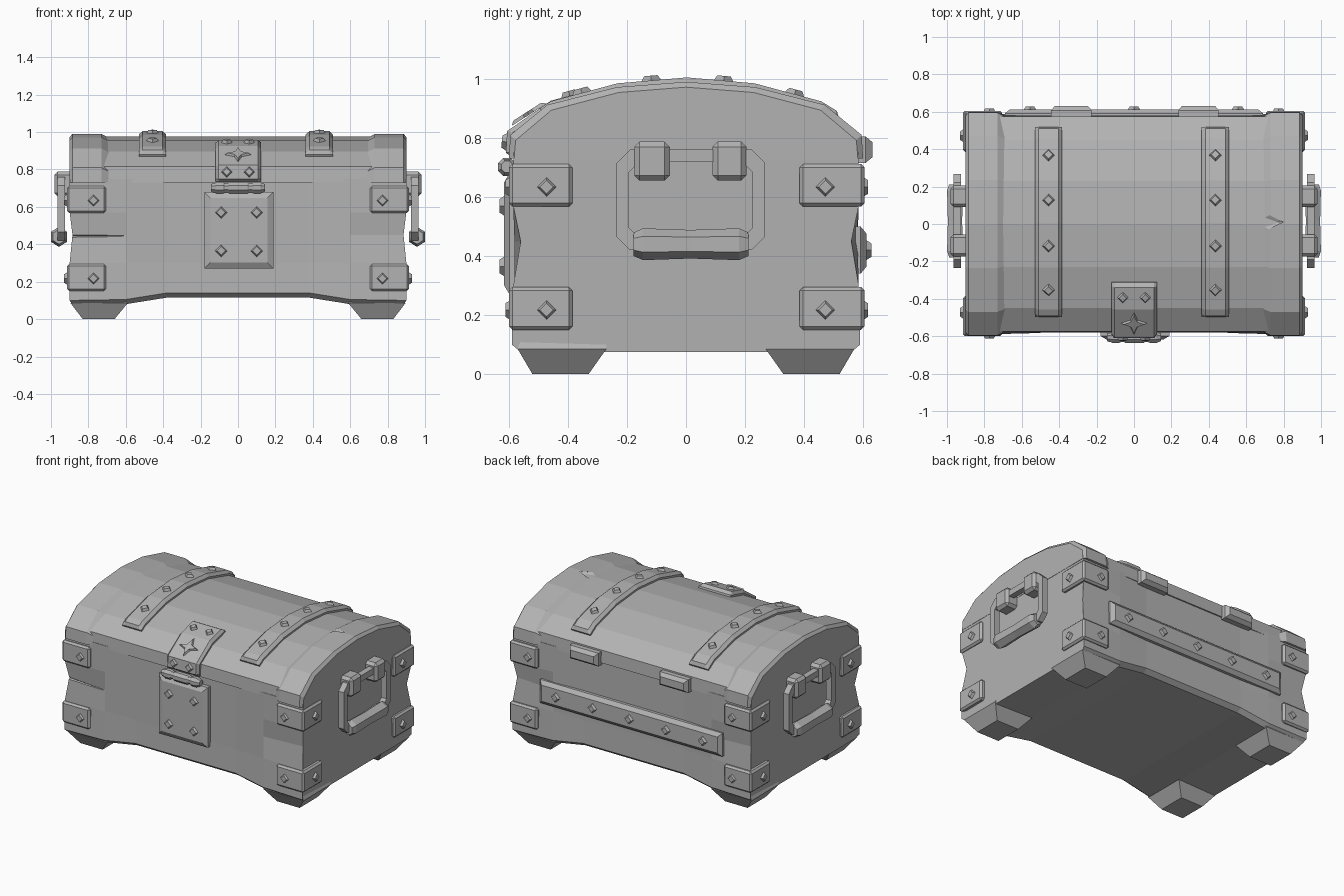
import bpy, bmesh, math
from mathutils import Vector, Matrix

if "Cube" in bpy.data.objects:
    bpy.data.objects.remove(bpy.data.objects["Cube"])

grey = bpy.data.materials.new("weathered grey")
grey.diffuse_color = (0.45, 0.45, 0.45, 1)
grey.use_nodes = True
grey.node_tree.nodes["Principled BSDF"].inputs["Base Color"].default_value = grey.diffuse_color


def finish(bm, name):
    bmesh.ops.recalc_face_normals(bm, faces=bm.faces)
    me = bpy.data.meshes.new(name)
    bm.to_mesh(me)
    bm.free()
    me.materials.append(grey)
    ob = bpy.data.objects.new(name, me)
    bpy.context.collection.objects.link(ob)
    return ob


def loft(name, rings, closed=False):
    """Skin equal-length rings; closed joins the last ring to the first."""
    bm = bmesh.new()
    vs = [[bm.verts.new(p) for p in r] for r in rings]
    n = len(vs[0])
    pairs = list(zip(vs, vs[1:])) + ([(vs[-1], vs[0])] if closed else [])
    for a, b in pairs:
        for i in range(n):
            j = (i + 1) % n
            bm.faces.new((a[i], a[j], b[j], b[i]))
    if not closed:
        bm.faces.new(vs[0])
        bm.faces.new(vs[-1])
    return finish(bm, name)


def box(name, lo, hi, bevel=0.012):
    lo, hi = Vector(lo), Vector(hi)
    bm = bmesh.new()
    size = [abs(v) for v in hi - lo]
    bmesh.ops.create_cube(bm, size=1, matrix=Matrix.Translation((lo + hi) / 2) @ Matrix.Diagonal((*size, 1)))
    if bevel:
        bmesh.ops.bevel(bm, geom=bm.edges[:], offset=bevel, segments=1, affect='EDGES')
    return finish(bm, name)


def plate(name, x0, x1, z0, z1, y0, y1, inset):
    """Panel on a front or back wall whose outer face is smaller."""
    ring = lambda d, y: [(x0 + d, y, z0 + d), (x1 - d, y, z0 + d), (x1 - d, y, z1 - d), (x0 + d, y, z1 - d)]
    return loft(name, [ring(0, y0), ring(0, (y0 + 2 * y1) / 3), ring(inset, y1)])


def rivet(pos, normal, r=0.038, h=0.024):
    bm = bmesh.new()
    rot = Vector(normal).to_track_quat('Z', 'Y').to_matrix().to_4x4()
    bmesh.ops.create_cone(bm, cap_ends=True, segments=4, radius1=r, radius2=r * 0.6, depth=h,
                          matrix=Matrix.Translation(pos) @ rot)
    return finish(bm, "rivet")


LID = [(0, 0.975), (0.23, 0.955), (0.45, 0.895), (0.575, 0.815), (0.58, 0.73)]
CAP = [(0, 0.99), (0.235, 0.972), (0.47, 0.912), (0.595, 0.81), (0.60, 0.73)]


def arch(half, x, d=0.0):
    """Full arch section at x, shrunk by d."""
    pts = [(-y, z) for y, z in half[:0:-1]] + half
    return [(x, y * (1 - d / 0.6), z - d * (z > 0.75)) for y, z in pts]


def lid_at(y):
    """Point and outward direction on the lid at depth y."""
    a = abs(y)
    for (y0, z0), (y1, z1) in zip(LID, LID[1:]):
        if a <= y1:
            n = Vector((0, math.copysign(z0 - z1, y), y1 - y0)).normalized()
            return Vector((0, y, z0 + (z1 - z0) * (a - y0) / (y1 - y0))), n


def ribbon(name, x0, x1, path, t, b):
    """Bevelled metal strip along (point, normal) pairs."""
    rings = []
    for i, (p, n) in enumerate(path):
        h = t * 0.4 if i in (0, len(path) - 1) else t
        rings.append([(x, *(p + n * d).yz) for x, d in
                      ((x0, -0.02), (x0, t * 0.4), (x0 + b, h), (x1 - b, h), (x1, t * 0.4), (x1, -0.02))])
    return loft(name, rings)


# chest body: waisted walls, underside arched between the feet
rings = []
for x, zb, d in ((-0.9, 0.075, 0), (-0.6, 0.08, 0.004), (-0.38, 0.115, 0.014),
                 (0.38, 0.115, 0.014), (0.6, 0.08, 0.004), (0.9, 0.075, 0)):
    end = 1 if abs(x) > 0.8 else 0
    s = math.copysign(1, x)
    prof = [(0.56, zb, 0.015), (0.59, zb + 0.025, 0), (0.585, 0.30, 0),
            (0.585 - 0.025 * end, 0.45, 0.015), (0.585, 0.57, 0), (0.585, 0.75, 0)]
    half = [(x - s * e * end, y - d, z) for y, z, e in prof]
    rings.append([(px, -y, z) for px, y, z in half] + half[::-1])
body = loft("chest_body", rings)

# arched lid and its raised end caps
lid = loft("lid", [arch(LID, -0.8), arch(LID, 0.8)])
caps = []
for s in (-1, 1):
    caps.append(loft("lid_end_cap", [arch(CAP, s * 0.69, 0.02), arch(CAP, s * 0.73),
                                     arch(CAP, s * 0.885), arch(CAP, s * 0.902, 0.018)]))


# chipped cracks cut into the wood
def crack(target, pos, size):
    bm = bmesh.new()
    bmesh.ops.create_cone(bm, cap_ends=True, segments=4, radius1=1, radius2=0, depth=2,
                          matrix=Matrix.Translation(pos) @ Matrix.Diagonal((*size, 1)) @ Matrix.Rotation(math.pi / 2, 4, 'Y'))
    c = finish(bm, "crack_cutter")
    c.hide_render = True
    c.hide_set(True)
    m = target.modifiers.new("crack", 'BOOLEAN')
    m.operation, m.object, m.solver = 'DIFFERENCE', c, 'EXACT'


crack(body, (-0.76, -0.58, 0.445), (0.17, 0.03, 0.028))
crack(body, (0.87, 0.60, 0.44), (-0.08, 0.05, 0.09))
crack(caps[1], (0.76, 0.01, 0.985), (0.06, 0.05, 0.025))

# tapered feet
for sx in (-1, 1):
    for sy in (-1, 1):
        foot = lambda xa, xb, ya, yb, z: [(sx * xa, sy * ya, z), (sx * xb, sy * ya, z),
                                          (sx * xb, sy * yb, z), (sx * xa, sy * yb, z)]
        loft("foot", [foot(0.66, 0.83, 0.33, 0.52, 0), foot(0.59, 0.895, 0.27, 0.57, 0.085),
                      foot(0.59, 0.88, 0.27, 0.56, 0.12)])
        # corner brackets with a rivet on each face
        for z0 in (0.15, 0.567):
            yo = 0.605 if sy > 0 else 0.6
            box("corner_bracket", (sx * 0.705, sy * 0.385, z0), (sx * 0.915, sy * yo, z0 + 0.145))
            rivet((sx * 0.773, sy * yo, z0 + 0.067), (0, sy, 0))
            rivet((sx * 0.918, sy * 0.472, z0 + 0.067), (sx, 0, 0))

# lid straps
for x in (-0.457, 0.435):
    ys = (-0.49, -0.475, -0.45, -0.23, 0, 0.23, 0.45, 0.495, 0.512)
    ribbon("lid_strap", x - 0.073, x + 0.073, [lid_at(y) for y in ys], 0.03, 0.02)
    for y in (-0.345, -0.115, 0.125, 0.36):
        p, n = lid_at(y)
        rivet(p + n * 0.034 + Vector((x, 0, 0)), n)

# lock plate
plate("lock_plate", -0.18, 0.19, 0.27, 0.68, -0.56, -0.617, 0.032)
for x in (-0.09, 0.1):
    for z in (0.365, 0.57):
        rivet((x, -0.62, z), (0, -1, 0))

# hasp folded over the lid front
front = Vector((0, -0.97, 0.25)).normalized()
path = [(Vector((0, -0.578, 0.735)), Vector((0, -1, 0))), (Vector((0, -0.578, 0.75)), Vector((0, -1, 0))),
        (Vector((0, -0.575, 0.815)), front)] + [lid_at(y) for y in (-0.45, -0.33, -0.31)]
ribbon("hasp", -0.12, 0.122, path, 0.032, 0.015)
for x in (-0.06, 0.06):
    rivet((x, -0.612, 0.787), (0, -1, 0.1), 0.034)
    p, n = lid_at(-0.385)
    rivet(p + n * 0.036 + Vector((x, 0, 0)), n, 0.034)

# four-pointed star on the hasp
p, n = lid_at(-0.515)
frame = Matrix.Translation(p + n * 0.03) @ n.to_track_quat('Z', 'Y').to_matrix().to_4x4()
star = lambda k, h: [frame @ Vector((math.cos(i * math.pi / 4) * r * k, math.sin(i * math.pi / 4) * r * k, h))
                     for i in range(8) for r in ((0.07, 0.028)[i % 2],)]
loft("star", [star(1, 0), star(0.8, 0.012)])


# hasp knuckles
def knuckle(name, x0, x1, r):
    ring = lambda x, k: [(x, -0.606 + k * math.cos(a), 0.702 + k * math.sin(a))
                         for a in (math.pi / 8 + i * math.pi / 4 for i in range(8))]
    loft(name, [ring(x0, r * 0.8), ring(x0 + 0.01, r), ring(x1 - 0.01, r), ring(x1, r * 0.8)])


knuckle("hasp_pin", -0.145, 0.145, 0.026)
for x0, x1 in ((-0.125, -0.07), (-0.055, 0.06), (0.075, 0.13)):
    knuckle("hasp_knuckle", x0, x1, 0.033)

# back plank and hinges
plate("back_plank", -0.69, 0.69, 0.34, 0.50, 0.55, 0.612, 0.025)
for i in range(-2, 3):
    rivet((i * 0.278, 0.616, 0.42), (0, 1, 0))
for x in (-0.335, 0.345):
    plate("hinge", x - 0.108, x + 0.108, 0.715, 0.805, 0.56, 0.632, 0.02)

# side handles: lugs, octagonal ring and grip
for s in (-1, 1):
    for y0, y1 in ((-0.175, -0.055), (0.09, 0.205)):
        box("handle_lug", (s * 0.88, y0, 0.655), (s * 0.982, y1, 0.788), 0.018)

    def octagon(x, d):
        y0, y1, z0, z1, c = -0.235 + d, 0.268 - d, 0.42 + d, 0.76 - d, 0.045 - d * 0.25
        return [(s * x, y, z) for y, z in ((y0 + c, z0), (y1 - c, z0), (y1, z0 + c), (y1, z1 - c),
                                           (y1 - c, z1), (y0 + c, z1), (y0, z1 - c), (y0, z0 + c))]
    loft("handle_ring", [octagon(0.925, 0), octagon(0.965, 0), octagon(0.965, 0.042), octagon(0.925, 0.042)], closed=True)
    grip = lambda y, r: [(s * (0.957 + r * math.cos(a)), y, 0.44 + r * 1.1 * math.sin(a))
                         for a in (math.pi / 6 + i * math.pi / 3 for i in range(6))]
    loft("handle_grip", [grip(-0.178, 0.036), grip(-0.145, 0.049), grip(0.015, 0.044),
                         grip(0.18, 0.049), grip(0.212, 0.036)])
